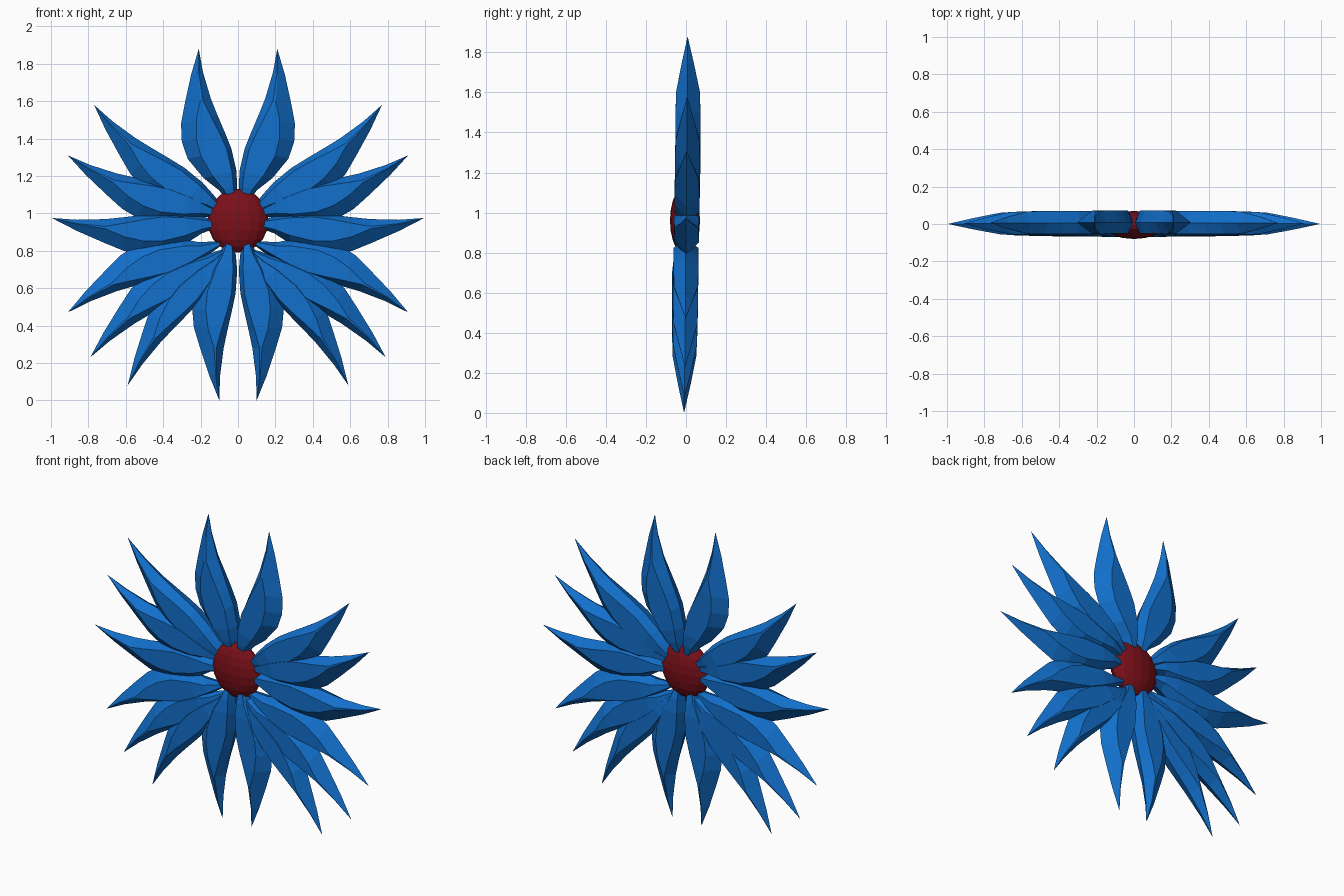
import bpy, bmesh
from mathutils import Vector

if "Cube" in bpy.data.objects:
    bpy.data.objects.remove(bpy.data.objects["Cube"])


def material(name, rgb):
    m = bpy.data.materials.new(name)
    m.diffuse_color = (*rgb, 1)
    m.use_nodes = True
    m.node_tree.nodes["Principled BSDF"].inputs["Base Color"].default_value = m.diffuse_color
    return m


BLUE = material("petal_blue", (0.006, 0.16, 0.6))
RED = material("core_red", (0.2, 0.005, 0.01))

# Petal stations: position along chord, inner edge, bulging edge,
# front face start and end (fraction of width), thickness factor
STATIONS = [
    (-0.07, -0.010, 0.020, 0.25, 0.75, 0.45),
    (0.05, -0.035, 0.065, 0.20, 0.75, 0.85),
    (0.15, -0.050, 0.130, 0.14, 0.72, 1.0),
    (0.30, -0.050, 0.190, 0.10, 0.70, 1.0),
    (0.42, -0.035, 0.200, 0.12, 0.66, 1.0),
    (0.54, -0.018, 0.182, 0.18, 0.58, 1.0),
    (0.66, -0.003, 0.140, 0.30, 0.40, 0.95),
    (0.84, 0.006, 0.072, 0.34, 0.40, 0.48),
]

# Right-hand petals: base x, z, tip x, z, bulge side, width scale
PETALS = [
    (0.03, 1.10, 0.21, 1.88, 1, 1.0),
    (0.12, 1.05, 0.77, 1.58, 1, 0.9),
    (0.15, 1.02, 0.91, 1.31, 1, 0.9),
    (0.15, 0.95, 0.995, 0.975, 1, 0.9),
    (0.15, 0.81, 0.91, 0.47, -1, 0.9),
    (0.11, 0.76, 0.79, 0.23, -1, 0.85),
    (0.08, 0.76, 0.59, 0.08, -1, 0.8),
    (0.04, 0.82, 0.10, 0.0, -1, 0.9),
]


def petal(name, bx, bz, tx, tz, side, width, depth, mirror):
    base, tip = Vector((bx, 0, bz)), Vector((tx, 0, tz))
    chord = tip - base
    d = chord.normalized()
    normal = Vector((d.z, 0, -d.x)) * side

    def place(s, off, y):
        p = base + chord * s + normal * off * width
        return Vector((p.x * mirror, y + depth, p.z))

    bm = bmesh.new()
    rings = []
    for s, lo, hi, f0, f1, t in STATIONS:
        w = hi - lo
        a, b = lo + f0 * w, lo + f1 * w
        section = [(lo, 0), (a, -0.060 * t), (b, -0.060 * t),
                   (hi, 0), (b, 0.064 * t), (a, 0.064 * t)]
        rings.append([bm.verts.new(place(s, o, y)) for o, y in section])
    end = bm.verts.new(place(1, 0, 0))
    for r, q in zip(rings, rings[1:]):
        for i in range(6):
            j = (i + 1) % 6
            bm.faces.new((r[i], r[j], q[j], q[i]))
    for i in range(6):
        bm.faces.new((rings[-1][i], rings[-1][(i + 1) % 6], end))
    bm.faces.new(rings[0])
    bmesh.ops.recalc_face_normals(bm, faces=bm.faces)
    mesh = bpy.data.meshes.new(name)
    bm.to_mesh(mesh)
    bm.free()
    mesh.materials.append(BLUE)
    bpy.context.collection.objects.link(bpy.data.objects.new(name, mesh))


# Mirrored fan of petals, each layer stepped slightly in depth
for i, p in enumerate(PETALS):
    depth = 0.008 - 0.0025 * i
    petal(f"petal_right_{i + 1}", *p, depth, 1)
    petal(f"petal_left_{i + 1}", *p, depth, -1)

# Faceted flower centre
bpy.ops.mesh.primitive_uv_sphere_add(segments=16, ring_count=10, radius=1,
                                     location=(0, -0.005, 0.96))
core = bpy.context.object
core.name = "flower_centre"
core.scale = (0.163, 0.075, 0.17)
core.data.materials.append(RED)
